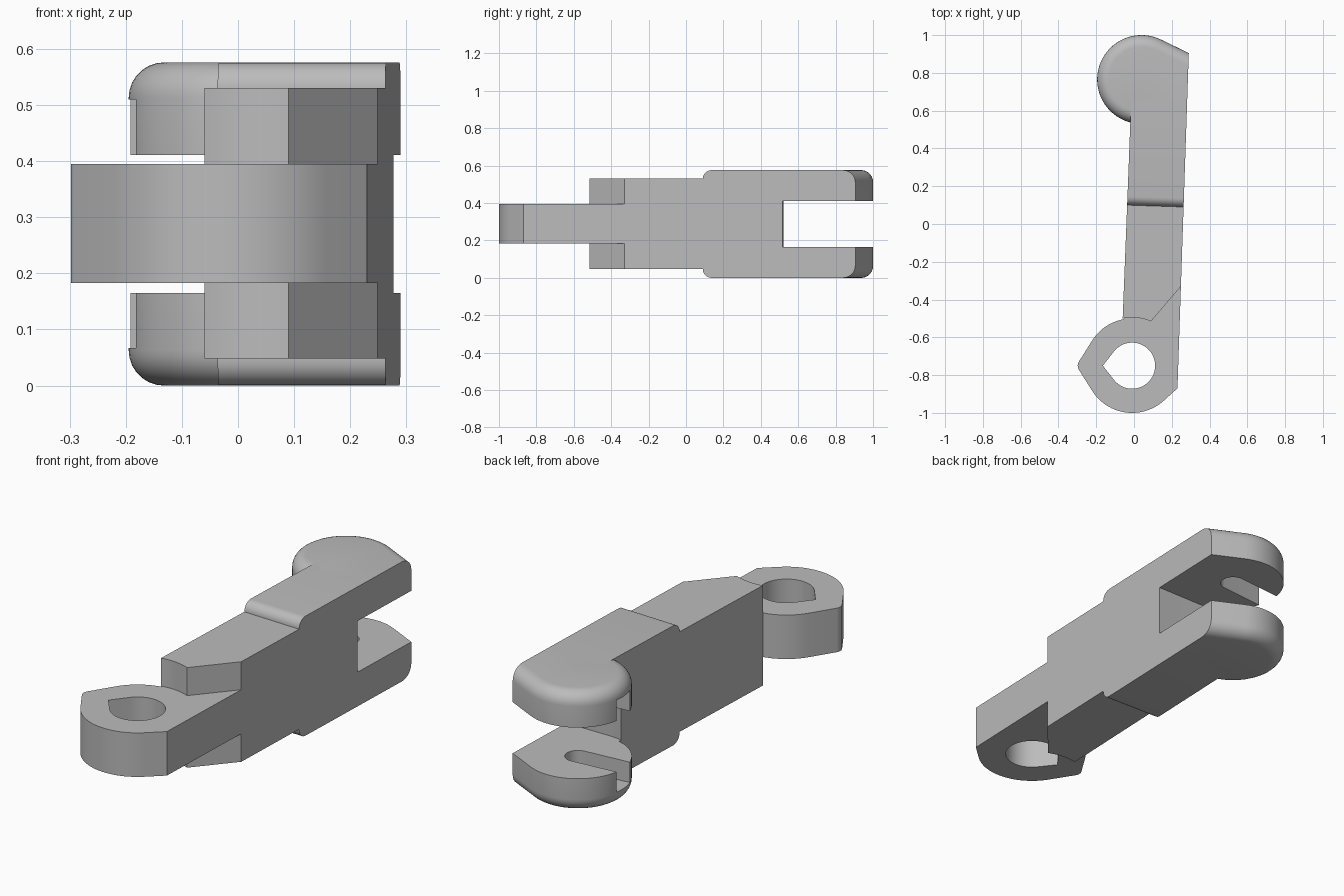
import bpy, bmesh
from math import cos, sin, radians

cube = bpy.data.objects.get("Cube")
if cube:
    bpy.data.objects.remove(cube, do_unlink=True)

HEIGHT = 0.576
EYE = (-0.01, -0.75)
PIVOT = (0.04, 0.765)

grey = bpy.data.materials.new("plain_grey")
grey.use_nodes = True
grey.diffuse_color = (0.5, 0.5, 0.5, 1)
grey.node_tree.nodes["Principled BSDF"].inputs["Base Color"].default_value = (0.5, 0.5, 0.5, 1)


def arc(center, r, start, end, n):
    """Points along an arc, angles in degrees."""
    angles = [radians(start + (end - start) * i / n) for i in range(n + 1)]
    return [(center[0] + r * cos(a), center[1] + r * sin(a)) for a in angles]


def right_x(y):
    return 0.2595 + 0.0338 * y


def left_x(y):
    return -0.04 + 0.038 * y


def prism(name, outline, z0, z1, fillet=0, rounded=None):
    """Extrude an outline; fillet the rim edges whose midpoint passes the rule."""
    bm = bmesh.new()
    base = bm.faces.new([bm.verts.new((x, y, z0)) for x, y in outline])
    top = bmesh.ops.extrude_face_region(bm, geom=[base], use_keep_orig=True)["geom"]
    for v in top:
        if isinstance(v, bmesh.types.BMVert):
            v.co.z = z1
    bmesh.ops.recalc_face_normals(bm, faces=bm.faces)
    if fillet:
        rim = [e for e in bm.edges if abs(e.verts[0].co.z - e.verts[1].co.z) < 1e-5
               and rounded((e.verts[0].co + e.verts[1].co) / 2)]
        bmesh.ops.bevel(bm, geom=rim, offset=fillet, offset_type='OFFSET', segments=7,
                        profile=0.5, affect='EDGES', clamp_overlap=False)
    mesh = bpy.data.meshes.new(name)
    bm.to_mesh(mesh)
    bm.free()
    mesh.materials.append(grey)
    obj = bpy.data.objects.new(name, mesh)
    bpy.context.collection.objects.link(obj)
    return obj


def finish(obj, cutters=()):
    """Cut the part, then shade it with sharp corners kept."""
    bpy.ops.object.select_all(action='DESELECT')
    bpy.context.view_layer.objects.active = obj
    obj.select_set(True)
    for cutter in cutters:
        cutter.hide_render = True
        mod = obj.modifiers.new("cut", 'BOOLEAN')
        mod.operation = 'DIFFERENCE'
        mod.solver = 'EXACT'
        mod.object = cutter
        bpy.ops.object.modifier_apply(modifier=mod.name)
    bpy.ops.object.shade_smooth_by_angle(angle=radians(25))


# Tongue with a pointed eye
tip = (-0.258, EYE[1])
tongue = prism("tongue", [(right_x(-0.3), -0.3), (-0.04, -0.3)]
               + arc(EYE, 0.25, 100, 148, 10) + arc(tip, 0.04, 148, 212, 8)
               + arc(EYE, 0.25, 212, 312, 24) + [(right_x(-0.87), -0.87)], 0.183, 0.395)
eye_hole = prism("eye_hole_cutter", arc(EYE, 0.122, -142, 142, 40) + [(-0.165, EYE[1])], 0.1, 0.5)
finish(tongue, [eye_hole])

# Middle body with a hollowed, chamfered front
body = prism("body", arc(EYE, 0.255, 101.3, 67, 10)
             + [(right_x(-0.33), -0.33), (right_x(0.15), 0.15), (left_x(0.15), 0.15)],
             0.048, HEIGHT - 0.046)
finish(body)

# Thicker neck with a rounded step
neck = prism("neck", [(left_x(0.1), 0.1), (right_x(0.09), 0.09),
                      (right_x(0.66), 0.66), (left_x(0.66), 0.66)],
             0, HEIGHT, 0.046, lambda m: m.y < 0.12)

# Rounded fork head
head = prism("fork_head", [(0.29, 0.905)] + arc(PIVOT, 0.235, 64, 275, 48)
             + [(right_x(0.6), 0.6)],
             0, HEIGHT, 0.063, lambda m: m.x < 0.05 or m.y > 0.88)

# Gap between the fork ears
gap = prism("fork_gap_cutter", [(0.5, 1.2), (-0.21, 1.2)] + arc(PIVOT, 0.25, 180, 270, 20)
            + [(0.5, 0.515)], 0.165, 0.411)

# Pin slots on the inner faces of the ears, open to the side
slot_outline = arc(PIVOT, 0.058, -86, 94, 16) + [(-0.3, 0.793), (-0.3, 0.677)]
slots = [prism("pin_slot_cutter", slot_outline, z0, z1) for z0, z1 in ((0.067, 0.2), (0.38, 0.51))]

finish(neck, [gap])
finish(head, [gap] + slots)

for cutter in [eye_hole, gap] + slots:
    bpy.data.objects.remove(cutter, do_unlink=True)
